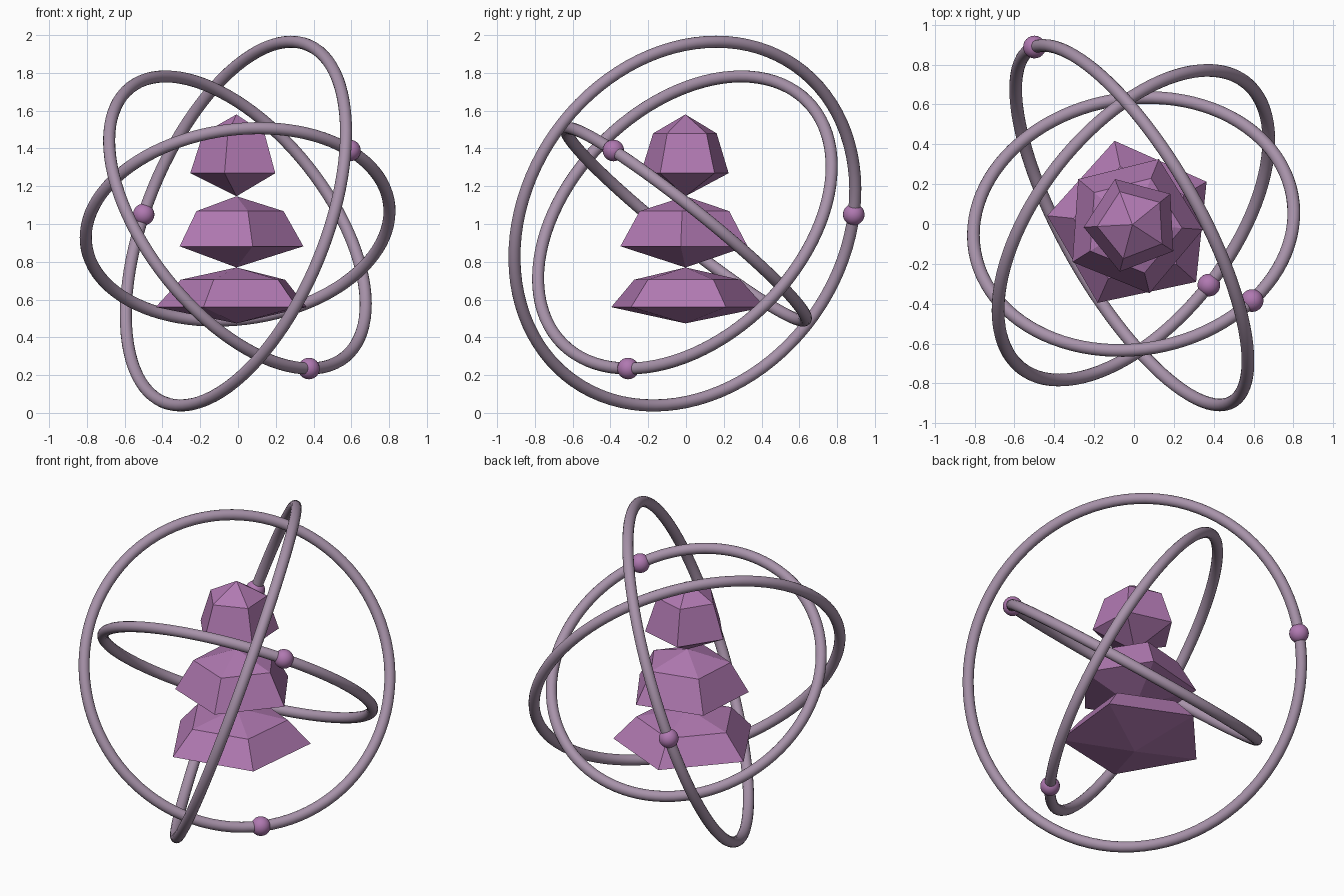
import bpy, bmesh, math
from mathutils import Vector

if "Cube" in bpy.data.objects:
    bpy.data.objects.remove(bpy.data.objects["Cube"])


def material(name, rgb):
    m = bpy.data.materials.new(name)
    m.diffuse_color = (*rgb, 1)
    m.use_nodes = True
    m.node_tree.nodes["Principled BSDF"].inputs["Base Color"].default_value = m.diffuse_color
    return m


gem_mat = material("orchid purple", (0.434, 0.19, 0.44))
ring_mat = material("dusty mauve", (0.39, 0.29, 0.40))


# Five-sided gem: bottom point, wide girdle, narrow shoulder, top point
def gem(name, phase, profile):
    bm = bmesh.new()
    (z0, z3), (r1, z1), (r2, z2) = profile

    def loop(r, z):
        angles = [math.radians(phase + 72 * k) for k in range(5)]
        return [bm.verts.new((r * math.cos(a), r * math.sin(a), z)) for a in angles]

    low, high = bm.verts.new((0, 0, z0)), bm.verts.new((0, 0, z3))
    girdle, shoulder = loop(r1, z1), loop(r2, z2)
    for i in range(5):
        j = (i + 1) % 5
        bm.faces.new((low, girdle[j], girdle[i]))
        bm.faces.new((girdle[i], girdle[j], shoulder[j], shoulder[i]))
        bm.faces.new((shoulder[i], shoulder[j], high))
    mesh = bpy.data.meshes.new(name)
    bm.to_mesh(mesh)
    bm.free()
    mesh.materials.append(gem_mat)
    ob = bpy.data.objects.new(name, mesh)
    ob.location = (-0.008, -0.003, 0)
    bpy.context.collection.objects.link(ob)


# Tilted orbit ring with one bead sitting on its centre line
def orbit(name, centre, normal, radius, bead_at):
    centre, normal = Vector(centre), Vector(normal).normalized()
    bpy.ops.mesh.primitive_torus_add(
        major_radius=radius, minor_radius=0.032, major_segments=96, minor_segments=16,
        location=centre, rotation=normal.to_track_quat('Z', 'Y').to_euler())
    ring = bpy.context.object
    ring.name = name + "_ring"
    ring.data.materials.append(ring_mat)
    bpy.ops.object.shade_smooth()

    arm = Vector(bead_at) - centre
    arm -= normal * arm.dot(normal)
    bpy.ops.mesh.primitive_uv_sphere_add(
        segments=24, ring_count=16, radius=0.057, location=centre + arm.normalized() * radius)
    bead = bpy.context.object
    bead.name = name + "_bead"
    bead.data.materials.append(gem_mat)
    bpy.ops.object.shade_smooth()


# Stacked gems
gem("bottom_gem", 30, ((0.474, 0.77), (0.43, 0.56), (0.297, 0.705)))
gem("middle_gem", -4, ((0.77, 1.147), (0.355, 0.882), (0.25, 1.068)))
gem("top_gem", 39, ((1.147, 1.58), (0.245, 1.269), (0.177, 1.48)))

# Orbits
orbit("large", (-0.011, -0.006, 1.002), (0.82, 0.466, -0.33), 1.02, (-0.50, 0.89, 1.05))
orbit("medium", (-0.003, -0.006, 1.008), (0.667, -0.523, 0.53), 0.912, (0.367, -0.30, 0.22))
orbit("small", (-0.002, 0.0, 0.998), (-0.11, 0.62, 0.777), 0.809, (0.595, -0.388, 1.387))
